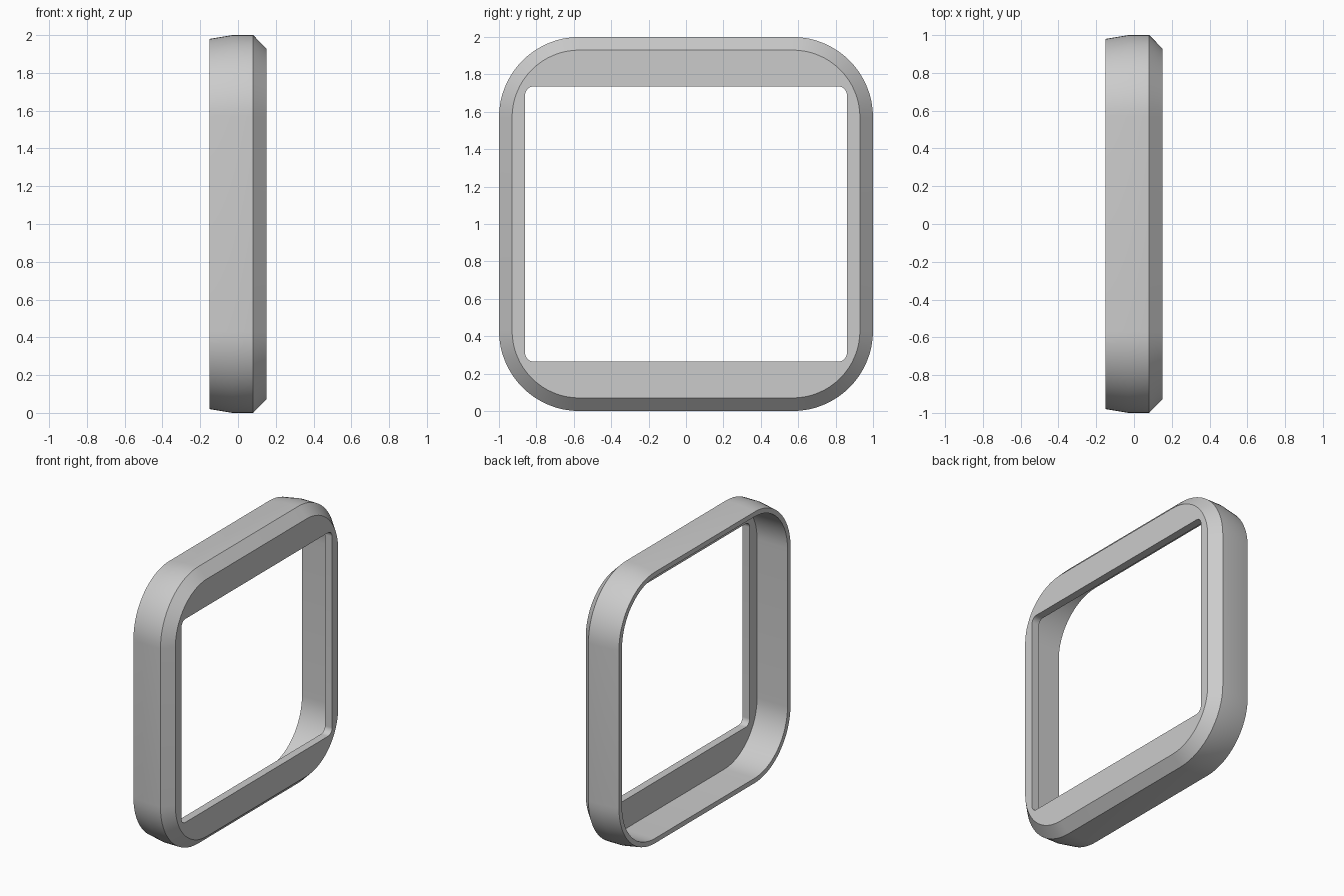
import bpy, bmesh, math

cube = bpy.data.objects.get("Cube")
if cube:
    bpy.data.objects.remove(cube, do_unlink=True)

CORNER_STEPS = 16
MID_Z = 1.0


def rounded_loop(bm, x, half_y, half_z, radius):
    """Rounded rectangle in the plane at x, as a list of vertices."""
    verts = []
    for quarter, (sy, sz) in enumerate([(1, 1), (-1, 1), (-1, -1), (1, -1)]):
        for i in range(CORNER_STEPS + 1):
            a = math.pi / 2 * (quarter + i / CORNER_STEPS)
            y = sy * (half_y - radius) + radius * math.cos(a)
            z = sz * (half_z - radius) + radius * math.sin(a)
            verts.append(bm.verts.new((x, y, MID_Z + z)))
    return verts


def bridge(bm, a, b):
    n = len(a)
    for i in range(n):
        j = (i + 1) % n
        bm.faces.new((a[i], a[j], b[j], b[i]))


# Grey material
grey = bpy.data.materials.new("grey")
grey.use_nodes = True
colour = (0.6, 0.6, 0.6, 1)
grey.diffuse_color = colour
grey.node_tree.nodes["Principled BSDF"].inputs["Base Color"].default_value = colour

# Cross-section of the frame: x, half width, half height, corner radius
section = [
    (-0.15, 0.98, 0.98, 0.41),      # back rim, outside
    (-0.03, 1.0, 1.0, 0.43),        # end of the rear taper
    (0.08, 1.0, 1.0, 0.43),         # start of the front chamfer
    (0.15, 0.93, 0.93, 0.36),       # front face, outside
    (0.15, 0.86, 0.735, 0.045),     # window, front edge
    (0.093, 0.86, 0.735, 0.045),    # window, back edge
    (0.093, 0.945, 0.945, 0.375),   # cavity floor
    (-0.15, 0.945, 0.945, 0.375),   # back rim, inside
]

# Frame: loops joined into one closed ring
bm = bmesh.new()
loops = [rounded_loop(bm, *s) for s in section]
for k, loop in enumerate(loops):
    bridge(bm, loop, loops[(k + 1) % len(loops)])
bmesh.ops.recalc_face_normals(bm, faces=bm.faces)
mesh = bpy.data.meshes.new("bezel_frame")
bm.to_mesh(mesh)
bm.free()
mesh.materials.append(grey)

frame = bpy.data.objects.new("bezel_frame", mesh)
bpy.context.collection.objects.link(frame)
bpy.ops.object.select_all(action="DESELECT")
frame.select_set(True)
bpy.context.view_layer.objects.active = frame
bpy.ops.object.shade_smooth_by_angle(angle=math.radians(30))
